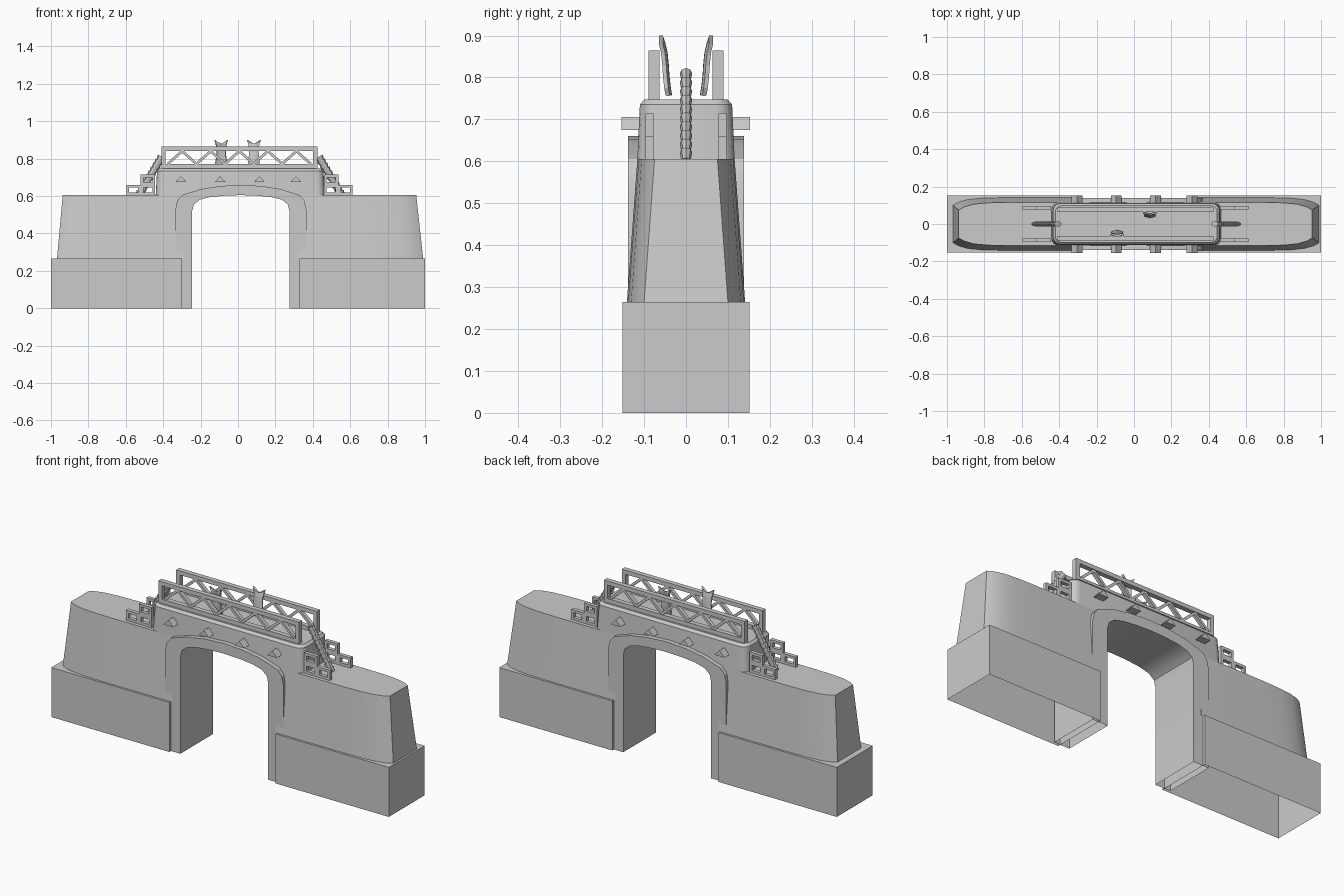
import bpy, bmesh, math
from mathutils import Vector, Matrix

if "Cube" in bpy.data.objects:
    bpy.data.objects.remove(bpy.data.objects["Cube"])

CX = 0.012  # axis of the upper works, slightly right of the origin


def finish(name, bm, smooth=None):
    bmesh.ops.recalc_face_normals(bm, faces=bm.faces)
    me = bpy.data.meshes.new(name)
    bm.to_mesh(me)
    bm.free()
    ob = bpy.data.objects.new(name, me)
    bpy.context.collection.objects.link(ob)
    if smooth:
        bpy.context.view_layer.objects.active = ob
        ob.select_set(True)
        bpy.ops.object.shade_smooth_by_angle(angle=math.radians(smooth))
        ob.select_set(False)
    return ob


def loft(name, rings, top=True, smooth=None):
    """Skin a stack of equal-length rings, bottom left open."""
    bm = bmesh.new()
    vs = [[bm.verts.new(p) for p in r] for r in rings]
    n = len(rings[0])
    for a, b in zip(vs, vs[1:]):
        for i in range(n):
            bm.faces.new((a[i], a[(i + 1) % n], b[(i + 1) % n], b[i]))
    if top:
        bm.faces.new(vs[-1])
    return finish(name, bm, smooth)


def rect(x0, x1, y0, y1, z):
    return [(x0, y0, z), (x1, y0, z), (x1, y1, z), (x0, y1, z)]


def bar(bm, a, b, w, y0, y1):
    """Rectangular bar between two xz points, spanning y0..y1."""
    a, b = Vector((a[0], 0, a[1])), Vector((b[0], 0, b[1]))
    d = b - a
    m = (Matrix.Translation((a + b) / 2 + Vector((0, (y0 + y1) / 2, 0)))
         @ Matrix.Rotation(-math.atan2(d.z, d.x), 4, 'Y')
         @ Matrix.Diagonal((d.length, y1 - y0, w, 1)))
    bmesh.ops.create_cube(bm, size=1, matrix=m)


def frame(bm, x0, x1, z0, z1, w, y0, y1):
    h = w / 2
    for z in (z0 + h, z1 - h):
        bar(bm, (x0, z), (x1, z), w, y0, y1)
    for x in (x0 + h, x1 - h):
        bar(bm, (x, z0 + w), (x, z1 - w), w, y0, y1)


# Foundations
for name, x0, x1 in (("left_foundation", -1, -0.30), ("right_foundation", 0.33, 1)):
    loft(name, [rect(x0, x1, -0.152, 0.152, z) for z in (0, 0.265)])


# Tapered walls with narrowing outer ends
def wall_ring(s, inner, end, shrink, z):
    side = [(inner, 0.141), (end - s * 0.26, 0.141), (end - s * 0.15, 0.138),
            (end - s * 0.08, 0.131), (end - s * 0.03, 0.117), (end, 0.10)]
    pts = [(x, y - shrink) for x, y in side]
    return [(x, y, z) for x, y in pts] + [(x, -y, z) for x, y in reversed(pts)]


for name, s, inner, e0, e1 in (("left_wall", -1, -0.29, -0.968, -0.937),
                               ("right_wall", 1, 0.32, 0.99, 0.953)):
    loft(name, [wall_ring(s, inner, e0, 0, 0.265),
                wall_ring(s, inner, e1, 0.025, 0.605)], smooth=25)

# Arch surround, full depth
inner = [(-.245, 0), (-.245, .52), (-.236, .555), (-.205, .58), (-.15, .594), (-.07, .602), (.015, .605)]
outer = [(-.335, 0), (-.335, .53), (-.325, .575), (-.30, .605), (-.20, .637), (-.10, .653), (.015, .66)]
inner += [(0.03 - x, z) for x, z in inner[-2::-1]]
outer += [(0.03 - x, z) for x, z in outer[-2::-1]]
bm = bmesh.new()
rows = [[bm.verts.new((x, y, z)) for x, z in prof]
        for prof, y in ((inner, -.138), (outer, -.138), (outer, .138), (inner, .138))]
for k in range(4):
    a, b = rows[k], rows[(k + 1) % 4]
    for i in range(len(a) - 1):
        bm.faces.new((a[i], a[i + 1], b[i + 1], b[i]))
finish("arch_surround", bm, 25)


# Raised deck block with rounded corners
def deck_ring(hx, hy, r, z):
    pts = []
    for q, (sx, sy) in enumerate(((1, 1), (-1, 1), (-1, -1), (1, -1))):
        for k in range(5):
            a = math.pi / 2 * (q + k / 4)
            pts.append((CX + sx * (hx - r) + r * math.cos(a),
                        sy * (hy - r) + r * math.sin(a), z))
    return pts


loft("deck_block", [deck_ring(0.452, 0.116, 0.04, 0.605), deck_ring(0.445, 0.110, 0.04, 0.735),
                    deck_ring(0.433, 0.099, 0.035, 0.748)], smooth=30)

# Triangular cross beams
for i, x in enumerate((-0.305, -0.095, 0.115, 0.31)):
    bm = bmesh.new()
    f = bm.faces.new([bm.verts.new(p) for p in ((x - .029, -.154, .675), (x + .029, -.154, .675),
                                                (x, -.154, .706))])
    g = bmesh.ops.extrude_face_region(bm, geom=[f])
    bmesh.ops.translate(bm, vec=(0, .307, 0), verts=[v for v in g["geom"] if isinstance(v, bmesh.types.BMVert)])
    bm.faces.new([v for v in f.verts]) if not f.is_valid else None
    finish("cross_beam_%d" % i, bm)

# Truss railings
for name, y0, y1 in (("front_truss", -.089, -.063), ("back_truss", .063, .089)):
    bm = bmesh.new()
    frame(bm, -0.41, 0.424, 0.748, 0.864, 0.022, y0, y1)
    zig = [(-0.375 + 0.0764 * i, 0.84 if i % 2 else 0.772) for i in range(11)]
    for a, b in zip(zig, zig[1:]):
        bar(bm, a, b, 0.014, y0 + .003, y1 - .003)
    finish(name, bm)

# Stepped open brackets at both ends of the deck
for side, s in (("left", -1), ("right", 1)):
    for row, yc in (("front", -.087), ("back", .087)):
        bm = bmesh.new()
        for a, b, z0, z1 in ((.452, .528, .605, .66), (.452, .528, .66, .714), (.528, .604, .605, .66)):
            xs = sorted((0.008 + s * a, 0.008 + s * b))
            frame(bm, xs[0], xs[1], z0, z1, 0.014, yc - .01, yc + .01)
        finish("%s_%s_step_bracket" % (side, row), bm)

# Segmented sloping ridges running down from the deck ends
for side, s in (("left", -1), ("right", 1)):
    bm = bmesh.new()
    a, b = Vector((CX + s * .545, 0, .60)), Vector((CX + s * .42, 0, .81))
    n = 10
    rot = (b - a).to_track_quat('Z', 'Y').to_matrix().to_4x4()
    for i in range(n):
        m = (Matrix.Translation(a.lerp(b, (i + .5) / n)) @ Matrix.Diagonal((1, .62, 1, 1)) @ rot)
        bmesh.ops.create_cone(bm, cap_ends=True, segments=8, radius1=.017, radius2=.024,
                              depth=(b - a).length / n, matrix=m)
    finish(side + "_segmented_ridge", bm)

# Curved, horned banners leaning outwards
rows = [(.757, .024, .044), (.775, .031, .047), (.80, .027, .050), (.83, .024, .052),
        (.86, .025, .055), (.88, .029, .060), (.90, .036, .060)]
for name, x, s in (("front_banner", -.09, -1), ("back_banner", .085, 1)):
    bm = bmesh.new()
    grid = []
    for j, (z, w, y) in enumerate(rows):
        dip = .016 if j == len(rows) - 1 else 0
        grid.append([bm.verts.new((x + u * w, s * (y - .006 * (1 - u * u)), z - dip * (1 - abs(u)) * 1.4))
                     for u in (-1, -.4, 0, .4, 1)])
    for p, q in zip(grid, grid[1:]):
        for i in range(4):
            bm.faces.new((p[i], p[i + 1], q[i + 1], q[i]))
    ob = finish(name, bm)
    mod = ob.modifiers.new("thickness", 'SOLIDIFY')
    mod.thickness = 0.01
    mod.offset = 0
